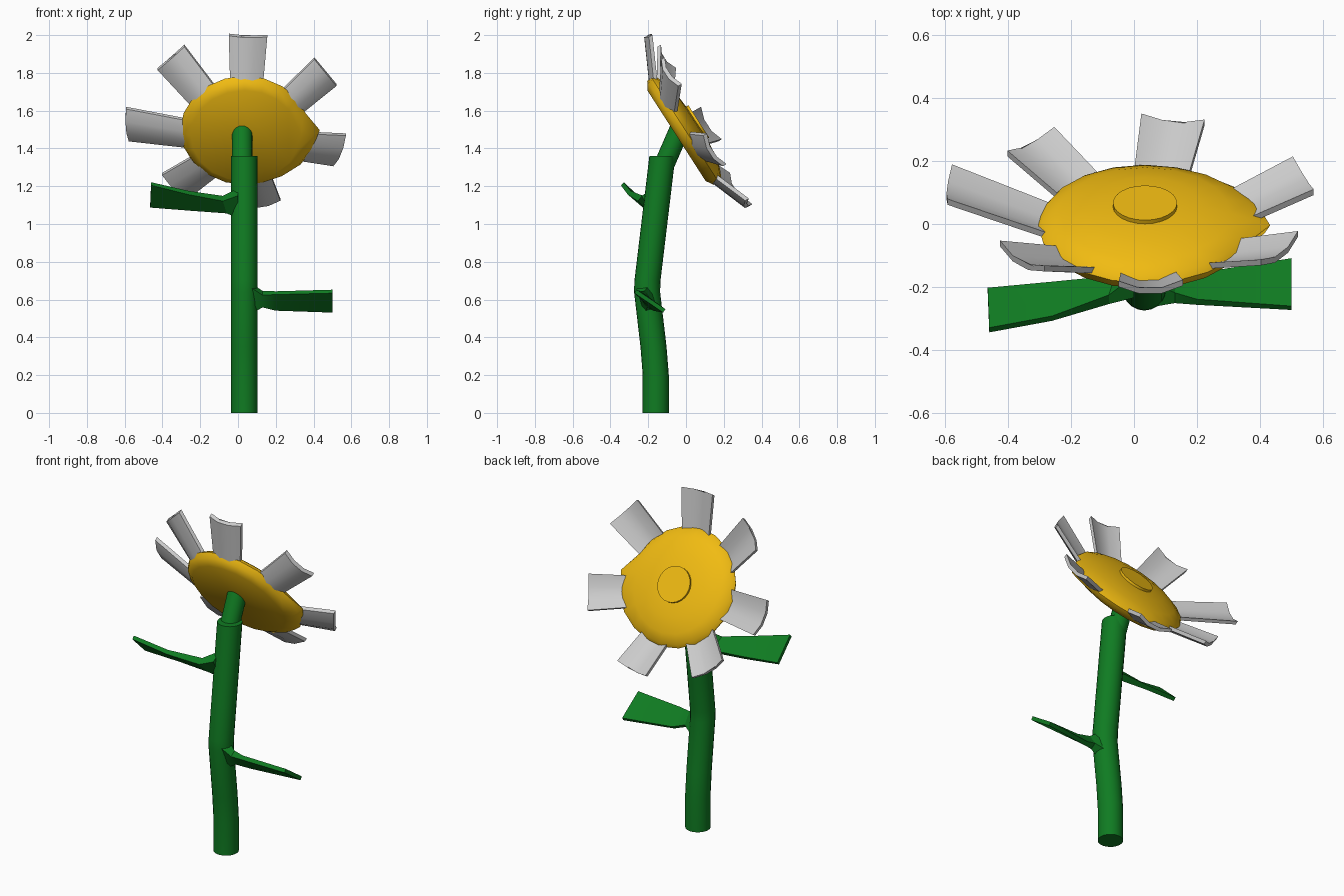
import bpy, bmesh
from math import sin, cos, pi, radians
from mathutils import Vector

if "Cube" in bpy.data.objects:
    bpy.data.objects.remove(bpy.data.objects["Cube"])


def material(name, rgb):
    m = bpy.data.materials.new(name)
    m.diffuse_color = (*rgb, 1)
    m.use_nodes = True
    m.node_tree.nodes["Principled BSDF"].inputs["Base Color"].default_value = m.diffuse_color
    return m


GREEN = material("leaf_green", (0.005, 0.20, 0.016))
YELLOW = material("centre_yellow", (0.88, 0.50, 0.006))

# Flower head frame: N is the face normal, V points up within the face
C = Vector((0.035, 0, 1.5))
U = Vector((1, 0, 0))
V = Vector((0, -0.54, 0.84)).normalized()
N = Vector((0, 0.84, 0.54)).normalized()


def loft(name, rings, mat=None, angle=35):
    """Skin a list of equal-length rings and cap both ends."""
    bm = bmesh.new()
    rows = [[bm.verts.new(p) for p in r] for r in rings]
    n = len(rows[0])
    for a, b in zip(rows, rows[1:]):
        for i in range(n):
            j = (i + 1) % n
            bm.faces.new((a[i], a[j], b[j], b[i]))
    bm.faces.new(rows[0][::-1])
    bm.faces.new(rows[-1])
    bmesh.ops.recalc_face_normals(bm, faces=bm.faces)
    me = bpy.data.meshes.new(name)
    bm.to_mesh(me)
    bm.free()
    ob = bpy.data.objects.new(name, me)
    bpy.context.collection.objects.link(ob)
    if mat:
        me.materials.append(mat)
    if angle:
        bpy.ops.object.select_all(action='DESELECT')
        ob.select_set(True)
        bpy.context.view_layer.objects.active = ob
        bpy.ops.object.shade_smooth_by_angle(angle=radians(angle))
    return ob


def circle(c, r, u, v, n=20):
    return [Vector(c) + u * r * cos(2 * pi * i / n) + v * r * sin(2 * pi * i / n)
            for i in range(n)]


# Stem: bent tube, then a thinner neck leaning into the head
X, Y = Vector((1, 0, 0)), Vector((0, 1, 0))
loft("stem", [circle((0.033, y, z), 0.069, X, Y) for y, z in
              [(-0.16, 0), (-0.16, 0.2), (-0.172, 0.35), (-0.206, 0.64),
               (-0.204, 0.70), (-0.18, 0.9), (-0.125, 1.36)]], GREEN)
D = Vector((0, 0.92, -0.38))
loft("neck", [circle(p, 0.054, X, D) for p in
              [(0.022, -0.13, 1.28), (0.022, -0.03, 1.51)]], GREEN)

# Yellow centre: shallow dome with a flat back and a pulled-out side
bulge = {0: 1.17, 19: 1.11, 18: 1.08, 17: 1.03}


def head_ring(r, n, pull=0):
    pts = circle(C + N * n, r, U, V)
    return [C + N * n + (p - C - N * n) * (1 + (bulge.get(i, 1) - 1) * pull)
            for i, p in enumerate(pts)]


loft("flower_centre", [head_ring(0.285, -0.06, 0.3), head_ring(0.325, -0.035, 1),
                       head_ring(0.34, -0.005, 1), head_ring(0.325, 0.015, 0.5),
                       head_ring(0.27, 0.04), head_ring(0.18, 0.06),
                       head_ring(0.08, 0.068)], YELLOW, 50)
loft("centre_button", [circle(C + N * h, 0.102, U, V, 24) for h in (0.05, 0.08)], YELLOW)

# Petals: (angle, tip radius, tip height), cupped towards the face normal
for k, (a, r1, h1) in enumerate([(88, .53, .10), (35, .53, .09), (-19, .54, .06),
                                 (-80, .52, .06), (-133, .54, .05), (-176, .63, .11),
                                 (136, .55, .11)]):
    a = radians(a)
    out, side = U * cos(a) + V * sin(a), V * cos(a) - U * sin(a)
    rings = []
    for r, h, w in [(0.27, -0.03, 0.085), (r1, h1, 0.102)]:
        cols = [(-1, .022), (-.35, 0), (.35, 0), (1, .022)]
        top = [C + out * (r - (abs(s) > .5) * .008) + side * w * s + N * (h + c)
               for s, c in cols]
        rings.append(top + [p - N * 0.022 for p in reversed(top)])
    loft("petal_%d" % (k + 1), rings, None, 25)


# Leaves: stations of (high edge, low edge, thickness) running out from the stem
def leaf(name, stations):
    rings = []
    for hi, lo, t in stations:
        hi, lo = Vector(hi), Vector(lo)
        o = (hi - lo).cross(X).normalized() * t / 2
        rings.append([hi + o, lo + o, lo - o, hi - o])
    loft(name, rings, GREEN, 20)


leaf("lower_leaf", [
    ((0.06, -0.225, 0.68), (0.06, -0.18, 0.53), 0.08),
    ((0.13, -0.235, 0.635), (0.13, -0.19, 0.57), 0.04),
    ((0.20, -0.248, 0.635), (0.20, -0.165, 0.55), 0.025),
    ((0.50, -0.267, 0.643), (0.50, -0.115, 0.54), 0.022)])
leaf("upper_leaf", [
    ((0.0, -0.20, 1.17), (0.0, -0.13, 1.05), 0.08),
    ((-0.08, -0.24, 1.135), (-0.06, -0.178, 1.07), 0.04),
    ((-0.26, -0.30, 1.165), (-0.25, -0.19, 1.08), 0.025),
    ((-0.46, -0.337, 1.213), (-0.465, -0.21, 1.095), 0.022)])
